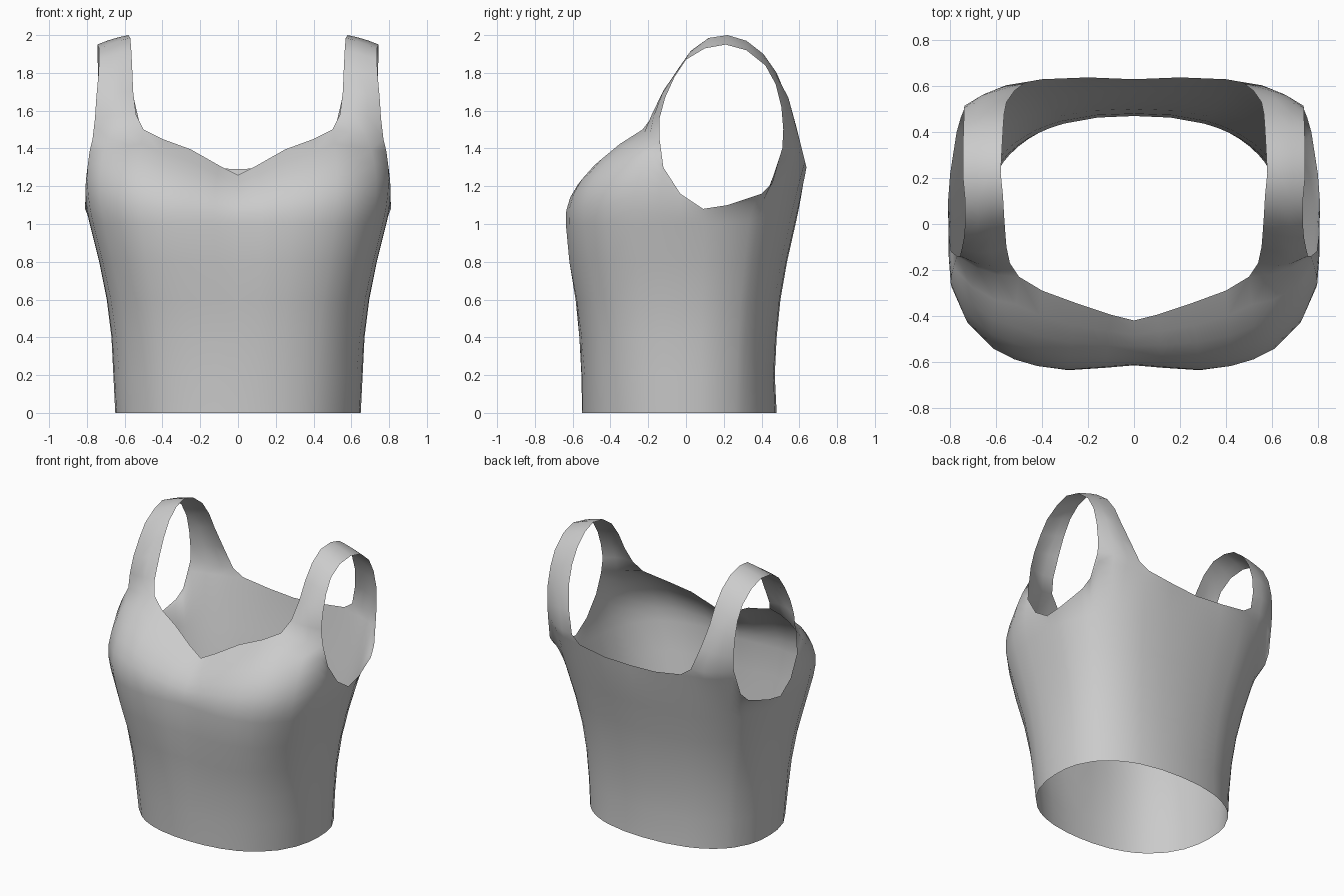
import bpy
import bmesh
from math import sin, cos, radians, exp
from mathutils import Vector

cube = bpy.data.objects.get("Cube")
if cube:
    bpy.data.objects.remove(cube, do_unlink=True)

# Torso sections: height, half width, front depth, back depth
SECTIONS = [
    (0, .65, .55, .48), (.2, .66, .555, .47), (.4, .67, .57, .48),
    (.6, .695, .595, .5), (.8, .735, .633, .535), (1, .785, .65, .58),
]

# Strap edges, from the front base over the shoulder to the back base
STRAP_INNER = [
    (.5, -.23, 1.5), (.54, -.17, 1.58), (.555, -.1, 1.7), (.56, -.04, 1.82),
    (.565, .03, 1.92), (.57, .12, 1.985), (.58, .22, 2), (.575, .32, 1.97),
    (.57, .41, 1.9), (.565, .48, 1.8), (.555, .53, 1.68), (.52, .58, 1.53),
    (.47, .618, 1.38),
]
STRAP_OUTER = [
    (.77, -.14, 1.45), (.757, -.14, 1.56), (.75, -.11, 1.67), (.74, -.06, 1.78),
    (.735, 0, 1.87), (.735, .1, 1.93), (.745, .21, 1.95), (.745, .32, 1.92),
    (.742, .42, 1.84), (.74, .475, 1.74), (.74, .505, 1.62), (.737, .515, 1.5),
    (.735, .51, 1.4),
]

# Open edges of the body, each point paired with its angle around the torso
FRONT_NECK = [
    (0, (0, -.42, 1.26)), (11, (.1, -.395, 1.31)),
    (24, (.25, -.345, 1.395)), (34, (.4, -.29, 1.45)),
]
ARMHOLE = [
    (80, (.795, -.12, 1.3)), (88, (.807, -.03, 1.16)), (97, (.81, .09, 1.08)),
    (105, (.8, .22, 1.1)), (115, (.772, .4, 1.16)), (119, (.755, .46, 1.22)),
]
BACK_NECK = [
    (145, (.4, .63, 1.33)), (161, (.2, .638, 1.3)), (180, (0, .63, 1.29)),
]
STRAP_STEPS = 3
YOKE_STEPS = 6


def strap_row(inner, outer):
    """Points across the strap, bowed gently away from the shoulder."""
    a, b = Vector(inner), Vector(outer)
    middle = (a + b) / 2
    outward = Vector((0, middle.y - .2, middle.z - 1.5)).normalized()
    row = []
    for i in range(STRAP_STEPS + 1):
        f = i / STRAP_STEPS
        bow = f * (1 - f) * (.1 if middle.z < 1.7 else .02)
        row.append(a.lerp(b, f) + outward * bow)
    return row


def torso_point(section, angle):
    """Point on a rounded section; zero degrees faces forward."""
    z, width, front, back = section
    s, c = sin(radians(angle)), cos(radians(angle))
    depth = front if c > 0 else back
    power = 2.3 + (.8 if c > 0 else .4) * z
    radius = (abs(s / width) ** power + abs(c / depth) ** power) ** (-1 / power)
    point = Vector((radius * s, -radius * c, z))
    if c > 0:
        # Shallow valley along the centre of the chest
        point.y += .035 * z ** 2 * exp(-(point.x / .2) ** 2)
    if angle in (0, 180):
        point.x = 0
    return point


def body_column(angle, edge):
    """Vertical run from the hem to the open edge, curving in at the yoke."""
    column = [torso_point(s, angle) for s in SECTIONS]
    below, start = column[-2:]
    end = Vector(edge)
    slope = (start - below) / (start.z - below.z)
    control = start + slope * (end.z - start.z) * .55
    for i in range(1, YOKE_STEPS + 1):
        t = i / YOKE_STEPS
        column.append(start * (1 - t) ** 2 + control * 2 * t * (1 - t) + end * t * t)
    return column


def add_grid(bm, lines, flip=False):
    """Skin neighbouring lines of points with quads."""
    grid = [[bm.verts.new(p) for p in line] for line in lines]
    for a, b in zip(grid, grid[1:]):
        for i in range(len(a) - 1):
            quad = [a[i], b[i], b[i + 1], a[i + 1]]
            bm.faces.new(quad[::-1] if flip else quad)


# Strap rows also supply the edge where the body meets the strap
straps = [strap_row(a, b) for a, b in zip(STRAP_INNER, STRAP_OUTER)]
front_base = list(zip((41, 48, 59, 70), straps[0]))
back_base = list(zip((124, 129, 134, 139), reversed(straps[-1])))
edges = FRONT_NECK + front_base + ARMHOLE + back_base + BACK_NECK

bm = bmesh.new()
add_grid(bm, [body_column(angle, edge) for angle, edge in edges])
add_grid(bm, straps, flip=True)
bmesh.ops.remove_doubles(bm, verts=bm.verts[:], dist=.0005)
mesh = bpy.data.meshes.new("tank_top")
bm.to_mesh(mesh)
bm.free()

# Plain grey cloth
cloth = bpy.data.materials.new("grey_cloth")
cloth.use_nodes = True
grey = (.6, .6, .6, 1)
cloth.diffuse_color = grey
cloth.node_tree.nodes["Principled BSDF"].inputs["Base Color"].default_value = grey
mesh.materials.append(cloth)

top = bpy.data.objects.new("tank_top", mesh)
bpy.context.collection.objects.link(top)
mirror = top.modifiers.new("other_half", "MIRROR")
mirror.use_clip = True
mirror.merge_threshold = .001
for face in mesh.polygons:
    face.use_smooth = True
